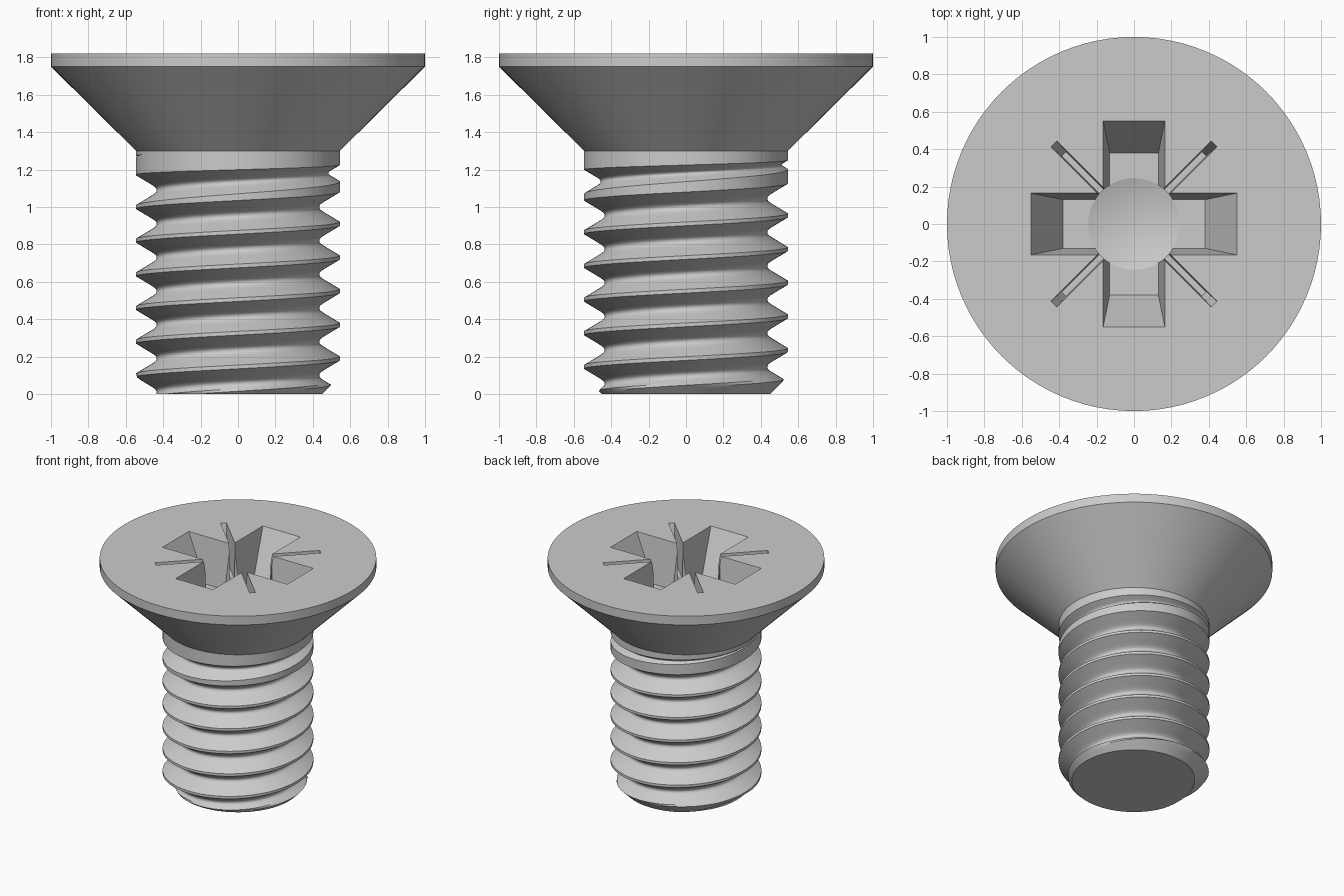
import bpy, bmesh, math
from mathutils import Matrix

if "Cube" in bpy.data.objects:
    bpy.data.objects.remove(bpy.data.objects["Cube"])

SEG = 96                      # columns around the axis
PITCH, CREST_R = 0.18, 0.545
NECK_Z, TOP_Z = 1.30, 1.82
GROOVE_Z = 0.10               # groove centre height at angle 0
# half of the groove section: distance from centre, depth below crest
GROOVE = [(0, 0.11), (0.007, 0.109), (0.014, 0.105), (0.026, 0.09), (0.04, 0.0667),
          (0.053, 0.045), (0.067, 0.0217), (0.08, 0)]


def groove_depth(d):
    d = abs(d)
    for (a, da), (b, db) in zip(GROOVE, GROOVE[1:]):
        if d <= b:
            return da + (db - da) * (d - a) / (b - a)
    return 0.0


def thread_point(turn, dz, angle):
    """Height and radius of one point on the helical groove."""
    centre = GROOVE_Z + PITCH * (turn + angle / math.tau)
    fade = min(1, max(0, (1.28 - centre) / 0.18))     # groove runs out under the head
    z, r = centre + dz * fade, CREST_R - fade * groove_depth(dz)
    if z <= 0:                                        # cut flat at the tip
        base = GROOVE_Z + PITCH * angle / math.tau
        phase = (-base + PITCH / 2) % PITCH - PITCH / 2
        z, r = 0, CREST_R - groove_depth(phase)
    if z >= NECK_Z:
        z, r = NECK_Z, CREST_R
    return z, min(r, 0.45 + z)                        # tip chamfer


def new_object(name, bm):
    bmesh.ops.recalc_face_normals(bm, faces=bm.faces)
    mesh = bpy.data.meshes.new(name)
    bm.to_mesh(mesh)
    bm.free()
    obj = bpy.data.objects.new(name, mesh)
    bpy.context.collection.objects.link(obj)
    return obj


def make_screw():
    """Threaded shank and countersunk head as one closed skin."""
    section = [(-d) for d, _ in reversed(GROOVE)] + [d for d, _ in GROOVE[1:]]
    rows = [(turn, dz) for turn in range(-2, 8) for dz in section]
    bm = bmesh.new()
    columns = []
    for i in range(SEG + 1):
        a = math.tau * i / SEG
        points = [thread_point(t, dz, a) for t, dz in rows]
        points += [(NECK_Z, CREST_R), (1.75, 1.0), (TOP_Z, 1.0)]
        columns.append([bm.verts.new((r * math.cos(a), r * math.sin(a), z)) for z, r in points])
    for c0, c1 in zip(columns, columns[1:]):
        for j in range(len(c0) - 1):
            bm.faces.new((c0[j], c1[j], c1[j + 1], c0[j + 1]))
    bmesh.ops.remove_doubles(bm, verts=bm.verts, dist=1e-5)
    bmesh.ops.holes_fill(bm, edges=[e for e in bm.edges if e.is_boundary], sides=0)
    return new_object("screw", bm)


def bar_cutter(name, angle, top, bottom, depth):
    """Tapered bar through the axis; top and bottom are (half length, half width)."""
    lift = 0.05
    k = lift / depth
    high = [t + (t - b) * k for t, b in zip(top, bottom)]
    bm = bmesh.new()
    rings = []
    for (l, w), z in ((high, TOP_Z + lift), (bottom, TOP_Z - depth)):
        rings.append([bm.verts.new((sx * l, sy * w, z))
                      for sx, sy in ((-1, -1), (1, -1), (1, 1), (-1, 1))])
    for ring in rings:
        bm.faces.new(ring)
    for i in range(4):
        j = (i + 1) % 4
        bm.faces.new((rings[0][i], rings[0][j], rings[1][j], rings[1][i]))
    bm.transform(Matrix.Rotation(angle, 4, 'Z'))
    return new_object(name, bm)


def core_cutter(radius, depth, tip):
    """Round centre of the recess with a conical floor."""
    bm = bmesh.new()
    n = 64
    rings = [[bm.verts.new((radius * math.cos(math.tau * i / n),
                            radius * math.sin(math.tau * i / n), z)) for i in range(n)]
             for z in (TOP_Z + 0.05, TOP_Z - depth)]
    point = bm.verts.new((0, 0, TOP_Z - depth - tip))
    bm.faces.new(rings[0])
    for i in range(n):
        j = (i + 1) % n
        bm.faces.new((rings[0][i], rings[0][j], rings[1][j], rings[1][i]))
        bm.faces.new((rings[1][i], rings[1][j], point))
    return new_object("recess_core_cutter", bm)


screw = make_screw()

# cross recess, round core and thin diagonal slots
cutters = [core_cutter(0.245, 0.362, 0.08)]
for i in range(2):
    turn = i * math.pi / 2
    cutters.append(bar_cutter("cross_cutter", turn, (0.55, 0.165), (0.38, 0.13), 0.36))
    cutters.append(bar_cutter("slot_cutter", turn + math.pi / 4,
                              (0.605, 0.021), (0.53, 0.017), 0.28))

bpy.context.view_layer.objects.active = screw
screw.select_set(True)
for cutter in cutters:
    cutter.hide_render = True
    mod = screw.modifiers.new("recess", 'BOOLEAN')
    mod.operation, mod.solver, mod.object = 'DIFFERENCE', 'EXACT', cutter
    bpy.ops.object.modifier_apply(modifier=mod.name)
    bpy.data.objects.remove(cutter)

bpy.ops.object.shade_smooth_by_angle(angle=math.radians(30))
